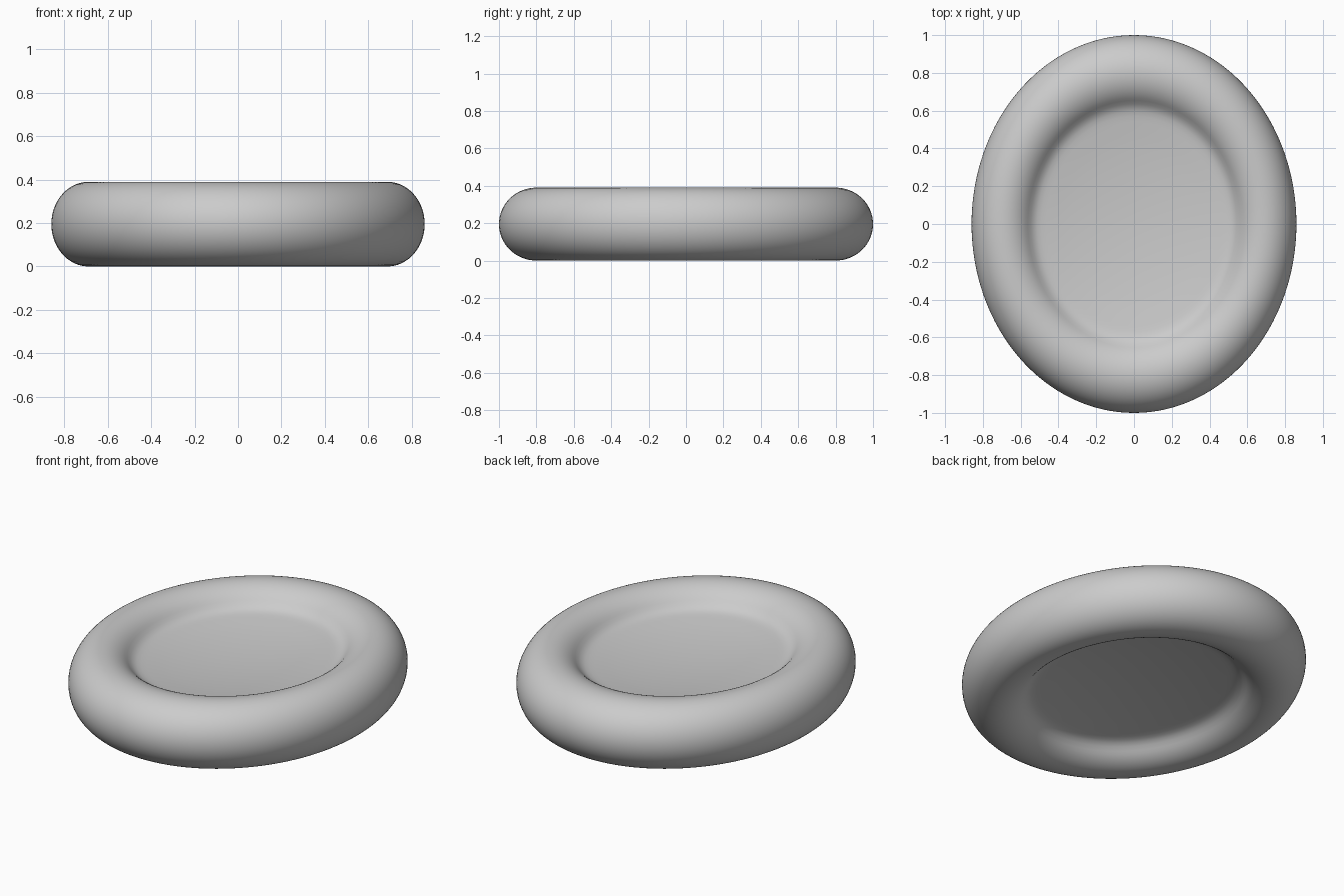
import bpy, bmesh, math

if "Cube" in bpy.data.objects:
    bpy.data.objects.remove(bpy.data.objects["Cube"])

RX, RY, HALF = 0.86, 1.0, 0.195   # plan radii and half thickness
RIM = 0.80                        # radius of the rim crest
SEG = 128

# Upper half profile (radius, height above mid-plane): round rim
half = []
for i in range(0, 25):
    a = math.radians(i * 137 / 24)
    half.append((RIM + (RY - RIM) * math.cos(a), HALF * math.sin(a)))

# Smooth fall from the rim into the shallow dish, slope easing towards the centre
slopes = [(0.654, 1.07), (0.635, 0.85), (0.615, 0.52), (0.595, 0.28), (0.57, 0.15),
          (0.54, 0.12), (0.5, 0.13), (0.46, 0.12), (0.4, 0.10), (0.3, 0.07),
          (0.2, 0.05), (0.1, 0.025), (0.0, 0.0)]
r, z = half[-1]
s = 1.07
for nr, ns in slopes[1:]:
    z -= (r - nr) * (s + ns) / 2
    r, s = nr, ns
    half.append((r, z))

# Full profile: underside mirrors the top
profile = [(r, -z) for r, z in reversed(half[1:])] + half

# Elliptical lathe
bm = bmesh.new()
rings = []
for r, z in profile:
    if r < 1e-6:
        rings.append([bm.verts.new((0, 0, z + HALF))])
    else:
        rings.append([bm.verts.new((r * RX * math.cos(t), r * RY * math.sin(t), z + HALF))
                      for t in (2 * math.pi * k / SEG for k in range(SEG))])
for a, b in zip(rings, rings[1:]):
    for k in range(SEG):
        n = (k + 1) % SEG
        if len(a) == 1:
            bm.faces.new((a[0], b[n], b[k]))
        elif len(b) == 1:
            bm.faces.new((a[k], a[n], b[0]))
        else:
            bm.faces.new((a[k], a[n], b[n], b[k]))
bmesh.ops.recalc_face_normals(bm, faces=bm.faces)
for f in bm.faces:
    f.smooth = True
mesh = bpy.data.meshes.new("dished_cushion")
bm.to_mesh(mesh)
bm.free()
bpy.context.collection.objects.link(bpy.data.objects.new("dished_cushion", mesh))
